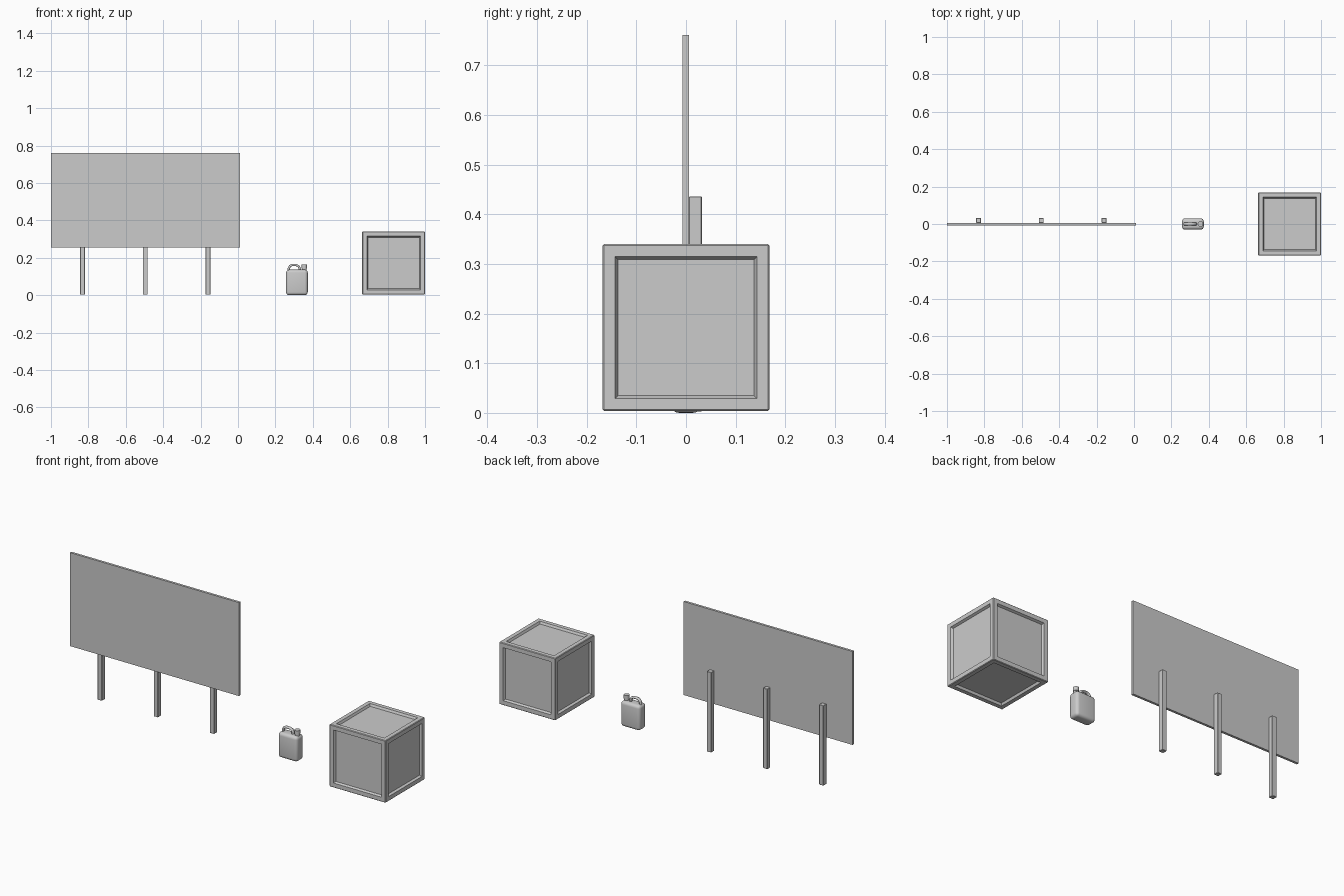
import bpy, bmesh, math
from mathutils import Matrix, Vector

if "Cube" in bpy.data.objects:
    bpy.data.objects.remove(bpy.data.objects["Cube"])


def finish(name, bm, smooth=False):
    bmesh.ops.recalc_face_normals(bm, faces=bm.faces)
    mesh = bpy.data.meshes.new(name)
    bm.to_mesh(mesh)
    bm.free()
    obj = bpy.data.objects.new(name, mesh)
    bpy.context.collection.objects.link(obj)
    if smooth:
        bpy.ops.object.select_all(action='DESELECT')
        obj.select_set(True)
        bpy.context.view_layer.objects.active = obj
        bpy.ops.object.shade_smooth_by_angle(angle=math.radians(40))
    return obj


def box_bm(lo, hi, bevel=0, segments=1):
    lo, hi = Vector(lo), Vector(hi)
    bm = bmesh.new()
    m = Matrix.Translation((lo + hi) / 2) @ Matrix.Diagonal((*(hi - lo), 1))
    bmesh.ops.create_cube(bm, size=1, matrix=m)
    if bevel:
        bmesh.ops.bevel(bm, geom=bm.edges[:], offset=bevel, segments=segments,
                        profile=0.5, affect='EDGES')
    return bm


# Billboard panel and its three rear posts
finish("sign_panel", box_bm((-1, -0.007, 0.256), (0.01, 0.006, 0.761)))
for i, x in enumerate((-0.831, -0.496, -0.16)):
    finish(f"sign_post_{i + 1}",
           box_bm((x - 0.013, 0.006, 0.003), (x + 0.013, 0.032, 0.436), 0.0015))

# Crate: bevelled cube with a sloped recess on every side
bm = box_bm((0.664, -0.168, 0.004), (1.0, 0.168, 0.34), 0.003)
sides = sorted(bm.faces, key=lambda f: -f.calc_area())[:6]
bmesh.ops.inset_individual(bm, faces=sides, thickness=0.031)
bmesh.ops.inset_individual(bm, faces=sides, thickness=0.008, depth=-0.012)
finish("crate", bm)

# Jerrycan body, rounded box
finish("can_body", box_bm((0.257, -0.03, 0), (0.373, 0.03, 0.136), 0.016, 4), True)


def lathe(name, x, rings, sides=20):
    bm = bmesh.new()
    for r, z0, z1 in rings:
        bmesh.ops.create_cone(bm, cap_ends=True, segments=sides, radius1=r, radius2=r,
                              depth=z1 - z0,
                              matrix=Matrix.Translation((x, 0, (z0 + z1) / 2)))
    finish(name, bm, True)


# Spout with screw cap
lathe("can_spout", 0.355, [(0.012, 0.125, 0.146)])
lathe("can_cap", 0.355, [(0.0145, 0.143, 0.164)])

# Carrying handle: arch swept along the top
curve = bpy.data.curves.new("can_handle_path", 'CURVE')
curve.dimensions = '3D'
curve.bevel_depth = 0.0065
curve.bevel_resolution = 3
path = [(0.270, 0.120), (0.271, 0.142), (0.277, 0.155), (0.289, 0.161),
        (0.312, 0.161), (0.324, 0.155), (0.329, 0.145), (0.331, 0.125)]
spline = curve.splines.new('POLY')
spline.points.add(len(path) - 1)
for p, (x, z) in zip(spline.points, path):
    p.co = (x, 0, z, 1)
    p.radius = 1
    spline.use_smooth = True
handle = bpy.data.objects.new("can_handle", curve)
bpy.context.collection.objects.link(handle)
handle.scale.y = 1.4
